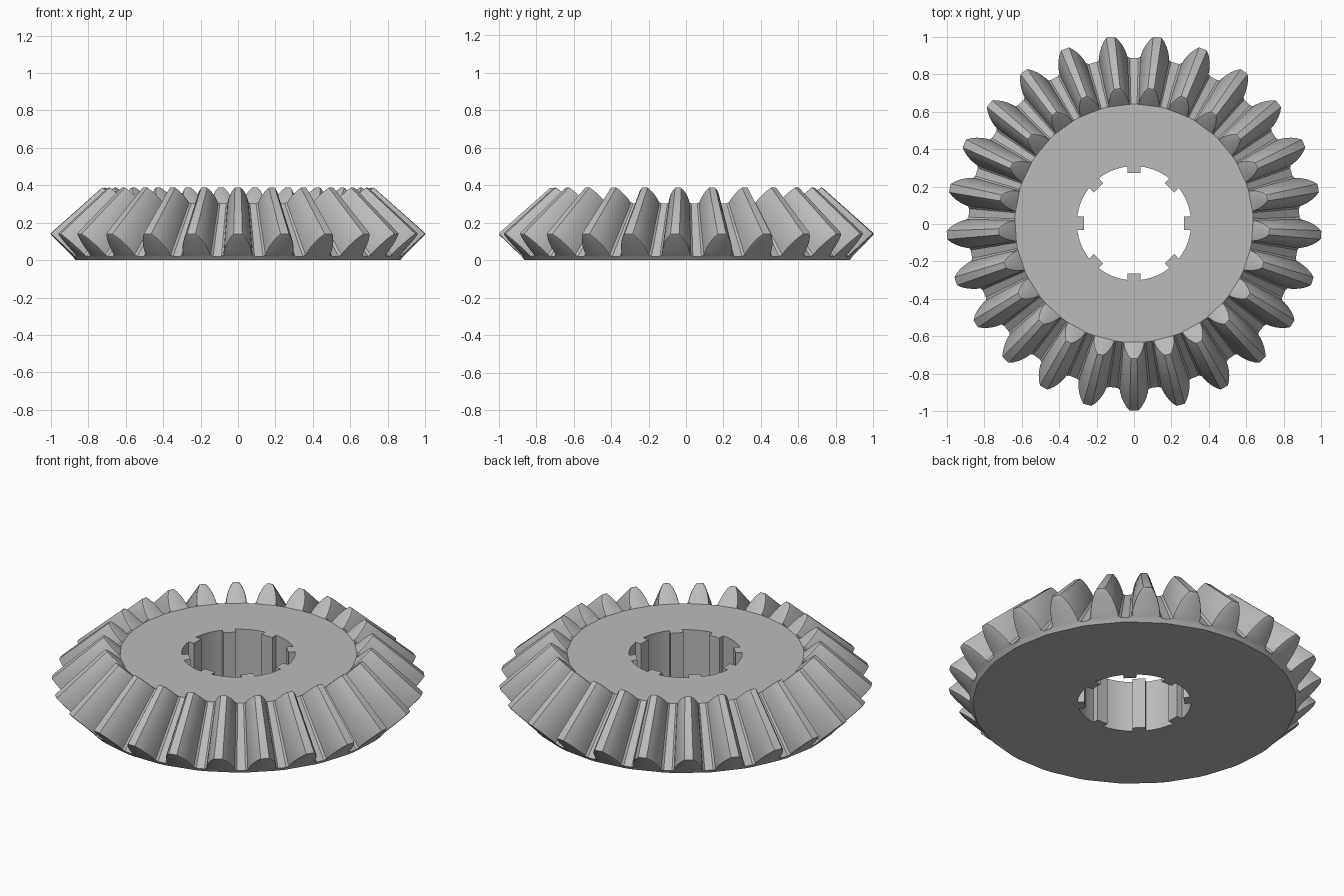
import bpy
import bmesh
from math import sin, cos, asin, pi, tau
from mathutils import Vector

cube = bpy.data.objects.get("Cube")
if cube:
    bpy.data.objects.remove(cube)

TEETH = 25
APEX_Z = 1.033          # all tooth lines converge here
INNER_SCALE = 0.72      # small end of the teeth relative to the large end
ROOT, TIP, BASE = (0.885, 0.02), (1.006, 0.14), (0.87, 0.0)
BORE_R, KEY_R, KEY_HALF, KEYS = 0.305, 0.27, 0.035, 8

steel = bpy.data.materials.new("grey_steel")
steel.use_nodes = True
grey = (0.5, 0.5, 0.5, 1)
steel.diffuse_color = grey
steel.node_tree.nodes["Principled BSDF"].inputs["Base Color"].default_value = grey

# Tooth flank: half angle and height from root to tip
FLANK = [(0.100, 0), (0.087, 0.07), (0.081, 0.25), (0.071, 0.45),
         (0.058, 0.65), (0.042, 0.84), (0.023, 1)]
N = len(FLANK)


def polar(r, a, z):
    return Vector((r * cos(a), r * sin(a) + 0.004, z))


def shrink(p):
    apex = Vector((0, 0.004, APEX_Z))
    return apex + (p - apex) * INNER_SCALE


bm = bmesh.new()


def loop_edges(verts):
    return [bm.edges.get((a, b)) or bm.edges.new((a, b))
            for a, b in zip(verts, verts[1:] + verts[:1])]


# Toothed cone: outer section, inner section and the bottom rim
outer, inner, rim = [], [], []
for t in range(TEETH):
    mid = -pi / 2 + t * tau / TEETH
    profile = [(-a, h) for a, h in FLANK] + [(a, h) for a, h in reversed(FLANK)]
    for a, h in profile:
        p = polar(ROOT[0] + (TIP[0] - ROOT[0]) * h, mid + a,
                  ROOT[1] + (TIP[1] - ROOT[1]) * h)
        outer.append(bm.verts.new(p))
        inner.append(bm.verts.new(shrink(p)))
        if h == 0:
            rim.append(bm.verts.new(polar(BASE[0], mid + a, BASE[1])))

count = len(outer)
for i in range(count):
    j = (i + 1) % count
    bm.faces.new((outer[i], outer[j], inner[j], inner[i]))

# Tooth end faces
outline = []
for t in range(TEETH):
    s = t * 2 * N
    for ring in (outer, inner):
        tooth = ring[s:s + 2 * N]
        for k in range(N - 1):
            bm.faces.new((tooth[k], tooth[k + 1], tooth[-2 - k], tooth[-1 - k]))
        outline += [bm.edges.get(pair) for pair in zip(tooth[1:-2], tooth[2:-1])]

# Rim below the roots
step = 2 * N
outer_root = [v for t in range(TEETH) for v in (outer[t * step], outer[t * step + step - 1])]
inner_root = [v for t in range(TEETH) for v in (inner[t * step], inner[t * step + step - 1])]
for i in range(len(rim)):
    j = (i + 1) % len(rim)
    bm.faces.new((rim[i], rim[j], outer_root[j], outer_root[i]))

# Splined bore
top_z = inner_root[0].co.z
key_a, side_a = asin(KEY_HALF / KEY_R), asin(KEY_HALF / BORE_R)
arc = tau / KEYS - 2 * side_a
bore = []
for k in range(KEYS):
    c = k * tau / KEYS
    bore += [(KEY_R, c - key_a), (KEY_R, c + key_a)]
    bore += [(BORE_R, c + side_a + arc * i / 8) for i in range(9)]
low = [bm.verts.new(polar(r, a, 0)) for r, a in bore]
high = [bm.verts.new(polar(r, a, top_z)) for r, a in bore]
for i in range(len(bore)):
    j = (i + 1) % len(bore)
    bm.faces.new((low[i], low[j], high[j], high[i]))

# Flat top and bottom faces
for edge_ring, bore_ring, z in ((inner_root, high, 1), (rim, low, -1)):
    bmesh.ops.triangle_fill(bm, use_beauty=True, normal=(0, 0, z),
                            edges=loop_edges(edge_ring) + loop_edges(bore_ring))
bmesh.ops.recalc_face_normals(bm, faces=bm.faces)

# Softened tooth ends
bmesh.ops.bevel(bm, geom=outline, offset=0.008, segments=2, profile=0.5,
                affect='EDGES', clamp_overlap=True)
bmesh.ops.recalc_face_normals(bm, faces=bm.faces)

mesh = bpy.data.meshes.new("bevel_gear")
bm.to_mesh(mesh)
bm.free()
mesh.materials.append(steel)
gear = bpy.data.objects.new("bevel_gear", mesh)
bpy.context.collection.objects.link(gear)

bpy.ops.object.select_all(action='DESELECT')
gear.select_set(True)
bpy.context.view_layer.objects.active = gear
bpy.ops.object.shade_smooth_by_angle(angle=0.55)
